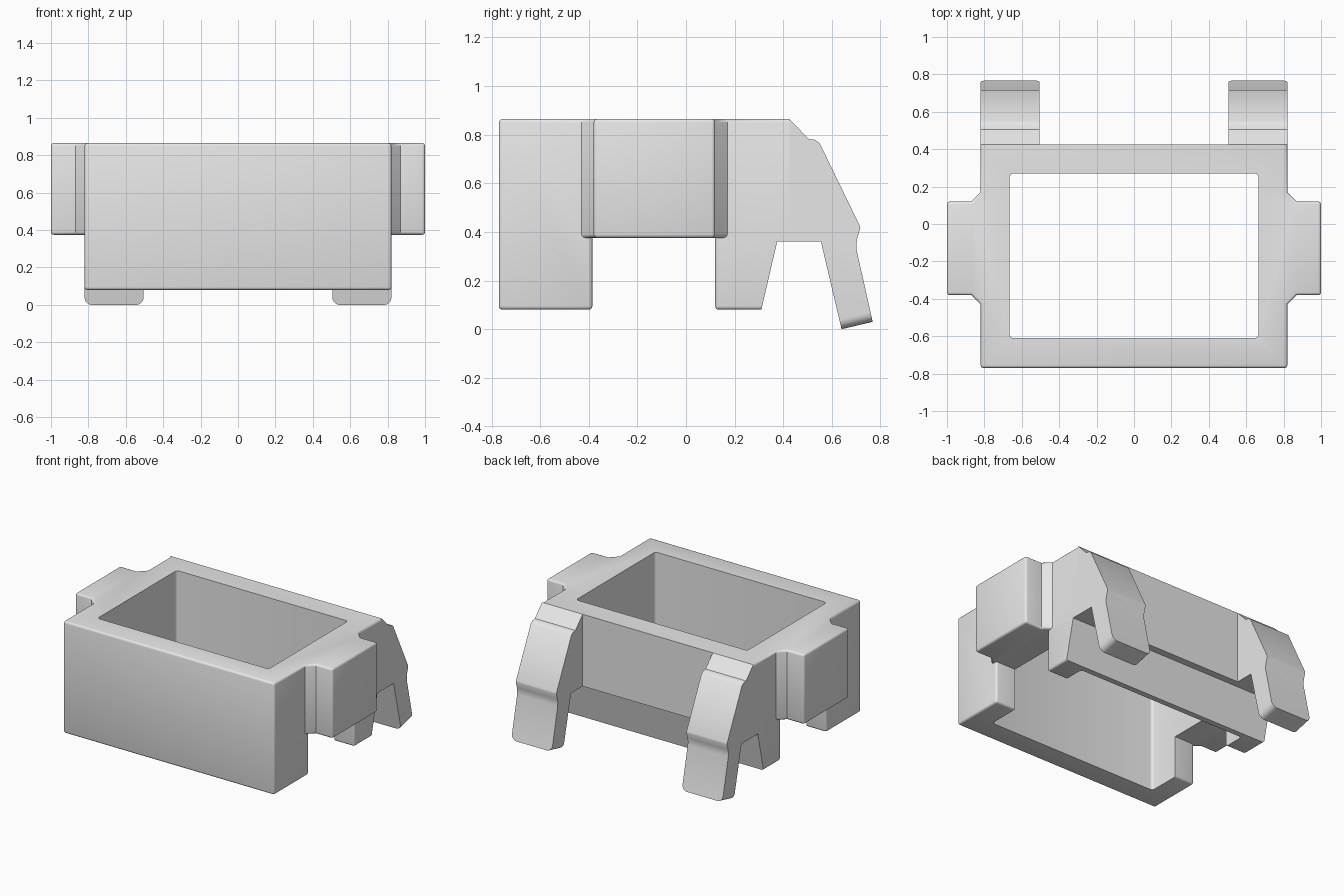
import bpy, bmesh

cube = bpy.data.objects.get("Cube")
if cube:
    bpy.data.objects.remove(cube, do_unlink=True)

grey = bpy.data.materials.new("plain_grey")
grey.use_nodes = True
grey.diffuse_color = (0.8, 0.8, 0.8, 1)
grey.node_tree.nodes["Principled BSDF"].inputs["Base Color"].default_value = (0.8, 0.8, 0.8, 1)


def prism(name, outline, axis, low, high):
    """Extrude a closed outline along x (points are y, z) or z (points are x, y)."""
    bm = bmesh.new()
    place = (lambda p, d: (d, *p)) if axis == "x" else (lambda p, d: (*p, d))
    rings = [[bm.verts.new(place(p, d)) for p in outline] for d in (low, high)]
    for ring in rings:
        bm.faces.new(ring)
    for i in range(len(outline)):
        a, b = i - 1, i
        bm.faces.new((rings[0][a], rings[0][b], rings[1][b], rings[1][a]))
    bmesh.ops.recalc_face_normals(bm, faces=bm.faces)
    mesh = bpy.data.meshes.new(name)
    bm.to_mesh(mesh)
    bm.free()
    obj = bpy.data.objects.new(name, mesh)
    bpy.context.collection.objects.link(obj)
    mesh.materials.append(grey)
    return obj


def activate(obj):
    bpy.ops.object.select_all(action="DESELECT")
    obj.select_set(True)
    bpy.context.view_layer.objects.active = obj


def combine(target, tool, operation):
    mod = target.modifiers.new("combine", "BOOLEAN")
    mod.object, mod.operation, mod.solver = tool, operation, "EXACT"
    activate(target)
    bpy.ops.object.modifier_apply(modifier=mod.name)
    bpy.data.objects.remove(tool, do_unlink=True)


def round_edges(obj, rule, radius, segments):
    bm = bmesh.new()
    bm.from_mesh(obj.data)
    bmesh.ops.dissolve_limit(bm, angle_limit=0.01, verts=bm.verts, edges=bm.edges)
    bmesh.ops.bevel(bm, geom=[e for e in bm.edges if rule(e)], offset=radius,
                    segments=segments, profile=0.5, affect="EDGES", clamp_overlap=True)
    bm.to_mesh(obj.data)
    bm.free()


def vertical(edge):
    a, b = (v.co for v in edge.verts)
    return abs(a.z - b.z) > 0.1 and (a - b).xy.length < 0.001


def outer_corner(edge):
    return (len(edge.link_faces) == 2 and edge.is_convex
            and edge.calc_face_angle() > 1.0
            and min(v.co.y for v in edge.verts) < 0.3)


# Frame: side profile with the notch under the ears and the undercut back wall
TOP, BACK, UNDER = 0.865, 0.425, 0.375
frame = prism("frame", [(-0.77, 0.08), (-0.385, 0.08), (-0.385, UNDER), (0.12, UNDER),
                        (0.12, 0.08), (0.31, 0.08), (0.375, 0.36), (BACK, 0.36),
                        (BACK, TOP), (-0.77, TOP)], "x", -0.82, 0.82)

# Side ears with chamfered roots, joined to the frame
half = [(0.82, -0.43), (0.87, -0.38), (1.0, -0.38), (1.0, 0.12), (0.87, 0.12), (0.82, 0.17)]
ears = prism("ears", half + [(-x, y) for x, y in reversed(half)], "z", UNDER, TOP)
combine(frame, ears, "UNION")
round_edges(frame, outer_corner, 0.015, 3)

# Rectangular opening through the frame
opening = prism("opening", [(-0.665, -0.61), (0.665, -0.61), (0.665, 0.27), (-0.665, 0.27)],
                "z", -0.2, 1.2)
opening.hide_render = True
round_edges(opening, vertical, 0.02, 4)
combine(frame, opening, "DIFFERENCE")

# Rear clips: hooked arms with rounded tips
arm = [(BACK, 0.36), (BACK, TOP), (0.505, 0.782), (0.53, 0.779), (0.55, 0.765),
       (0.715, 0.425), (0.717, 0.415), (0.704, 0.372), (0.701, 0.35), (0.702, 0.325),
       (0.768, 0.03), (0.64, 0.0), (0.555, 0.36)]
clips = []
for side, (low, high) in {"left": (0.505, 0.82), "right": (-0.82, -0.505)}.items():
    clip = prism(side + "_clip", arm, "x", low, high)
    round_edges(clip, lambda e: max(v.co.z for v in e.verts) < 0.1
                and abs(e.verts[0].co.x - e.verts[1].co.x) < 0.01, 0.04, 5)
    clips.append(clip)

for obj in [frame] + clips:
    activate(obj)
    bpy.ops.object.shade_smooth_by_angle(angle=0.6)
